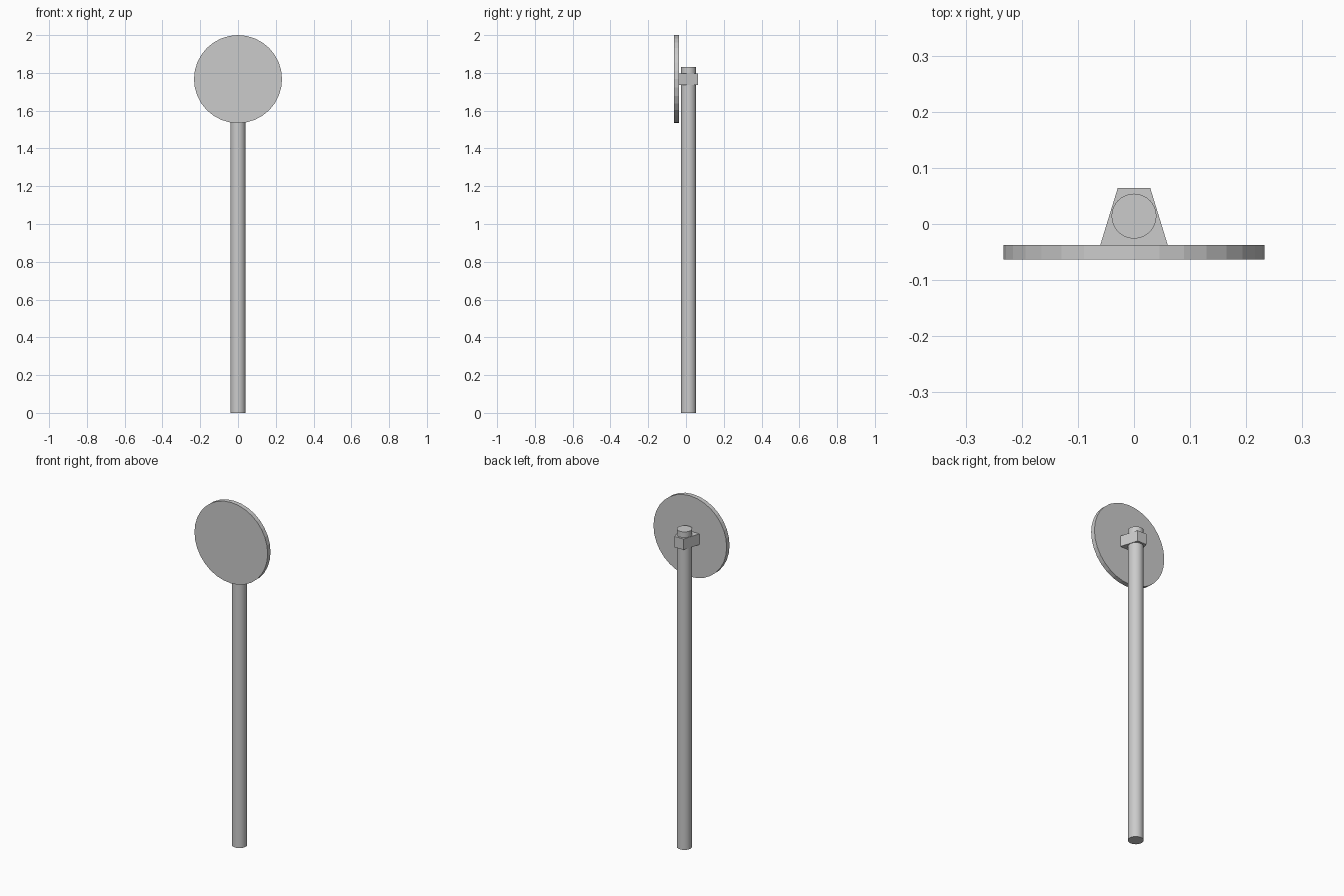
import bpy, bmesh, math

if "Cube" in bpy.data.objects:
    bpy.data.objects.remove(bpy.data.objects["Cube"])


def cylinder(name, radius, depth, location, sides, rotation=(0, 0, 0)):
    bpy.ops.mesh.primitive_cylinder_add(vertices=sides, radius=radius, depth=depth,
                                        location=location, rotation=rotation)
    obj = bpy.context.object
    obj.name = name
    return obj


def prism(name, outline, z0, z1):
    bm = bmesh.new()
    base = bm.faces.new([bm.verts.new((x, y, z0)) for x, y in outline])
    top = bmesh.ops.extrude_face_region(bm, geom=[base])["geom"]
    bmesh.ops.translate(bm, vec=(0, 0, z1 - z0),
                        verts=[v for v in top if isinstance(v, bmesh.types.BMVert)])
    bmesh.ops.recalc_face_normals(bm, faces=bm.faces)
    mesh = bpy.data.meshes.new(name)
    bm.to_mesh(mesh)
    bm.free()
    obj = bpy.data.objects.new(name, mesh)
    bpy.context.collection.objects.link(obj)
    return obj


# Round post, set slightly behind the centre
cylinder("post", 0.04, 1.83, (0, 0.014, 0.915), 32)
bpy.ops.object.shade_smooth_by_angle(angle=math.radians(40))

# Flat-shaded round sign plate facing front
cylinder("sign_plate", 0.233, 0.026, (0, -0.05, 1.767), 32, (math.pi / 2, 0, 0))

# Tapered clamp block joining the plate to the post
prism("clamp", [(-0.06, -0.037), (0.06, -0.037), (0.029, 0.064), (-0.029, 0.064)],
      1.735, 1.797)
